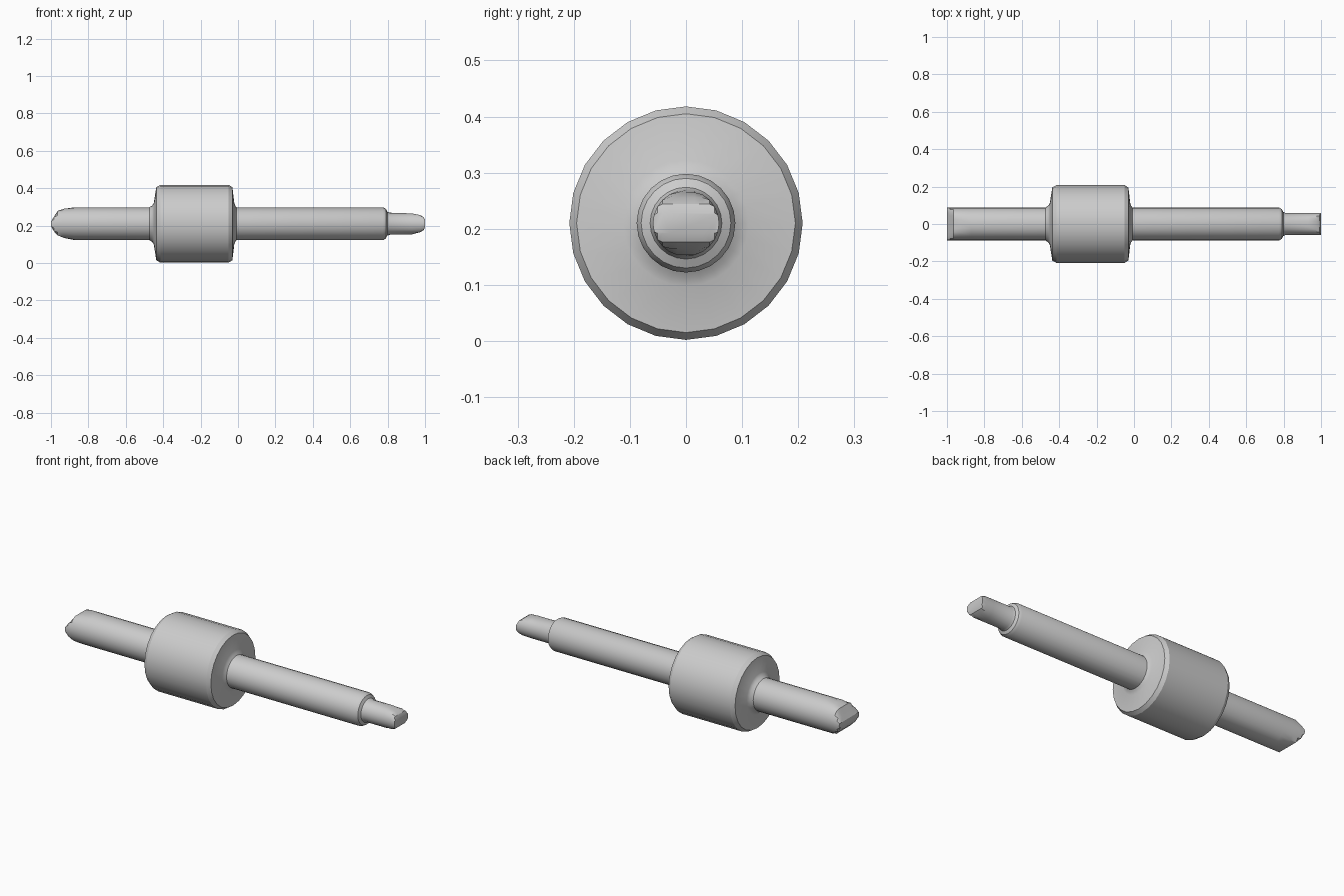
import bpy, bmesh, math

SIDES = 24
AXIS_Z = 0.21

if "Cube" in bpy.data.objects:
    bpy.data.objects.remove(bpy.data.objects["Cube"], do_unlink=True)

# One plain grey for the whole tool
grey = bpy.data.materials.new("plain grey")
grey.use_nodes = True
colour = (0.6, 0.6, 0.6, 1)
grey.diffuse_color = colour
grey.node_tree.nodes["Principled BSDF"].inputs["Base Color"].default_value = colour


def turned_part(name, profile):
    """Lathe (x, radius[, low, high]) rings along x; low/high flatten a ring in z."""
    bm = bmesh.new()
    rings = []
    for x, r, *flat in profile:
        low, high = flat or (-r, r)
        ring = []
        for i in range(SIDES):
            a = 2 * math.pi * i / SIDES
            z = min(max(r * math.sin(a), low), high)
            ring.append(bm.verts.new((x, r * math.cos(a), AXIS_Z + z)))
        rings.append(ring)
    for a, b in zip(rings, rings[1:]):
        for i in range(SIDES):
            j = (i + 1) % SIDES
            bm.faces.new((a[i], a[j], b[j], b[i]))
    bm.faces.new(rings[0])
    bm.faces.new(rings[-1])
    bmesh.ops.recalc_face_normals(bm, faces=bm.faces)
    mesh = bpy.data.meshes.new(name)
    bm.to_mesh(mesh)
    bm.free()
    mesh.materials.append(grey)
    obj = bpy.data.objects.new(name, mesh)
    bpy.context.collection.objects.link(obj)
    bpy.ops.object.select_all(action='DESELECT')
    obj.select_set(True)
    bpy.context.view_layer.objects.active = obj
    bpy.ops.object.shade_smooth_by_angle(angle=math.radians(30))
    return obj


# Shaft with a wedge-cut end at -x and a stepped, blunted tip at +x
R, T = 0.088, 0.059
turned_part("shaft", [
    (-1.0, R, -0.012, 0.012),
    (-0.985, R, -0.04, 0.035),
    (-0.965, R, -0.062, 0.068),
    (-0.93, R, -0.076, 0.08),
    (-0.87, R),
    (0.775, R),
    (0.79, R - 0.008),
    (0.798, T + 0.005),
    (0.81, T),
    (0.93, T, -0.057, 0.055),
    (0.975, T, -0.045, 0.046),
    (0.993, T, -0.034, 0.034),
    (1.0, T, -0.018, 0.018),
])

# Thick roller with bevelled rims, shallow conical faces and small fillets
turned_part("roller", [
    (-0.475, 0.087),
    (-0.458, 0.098),
    (-0.45, 0.112),
    (-0.437, 0.195),
    (-0.415, 0.208),
    (-0.05, 0.208),
    (-0.03, 0.195),
    (-0.02, 0.112),
    (-0.015, 0.098),
    (-0.008, 0.087),
])
